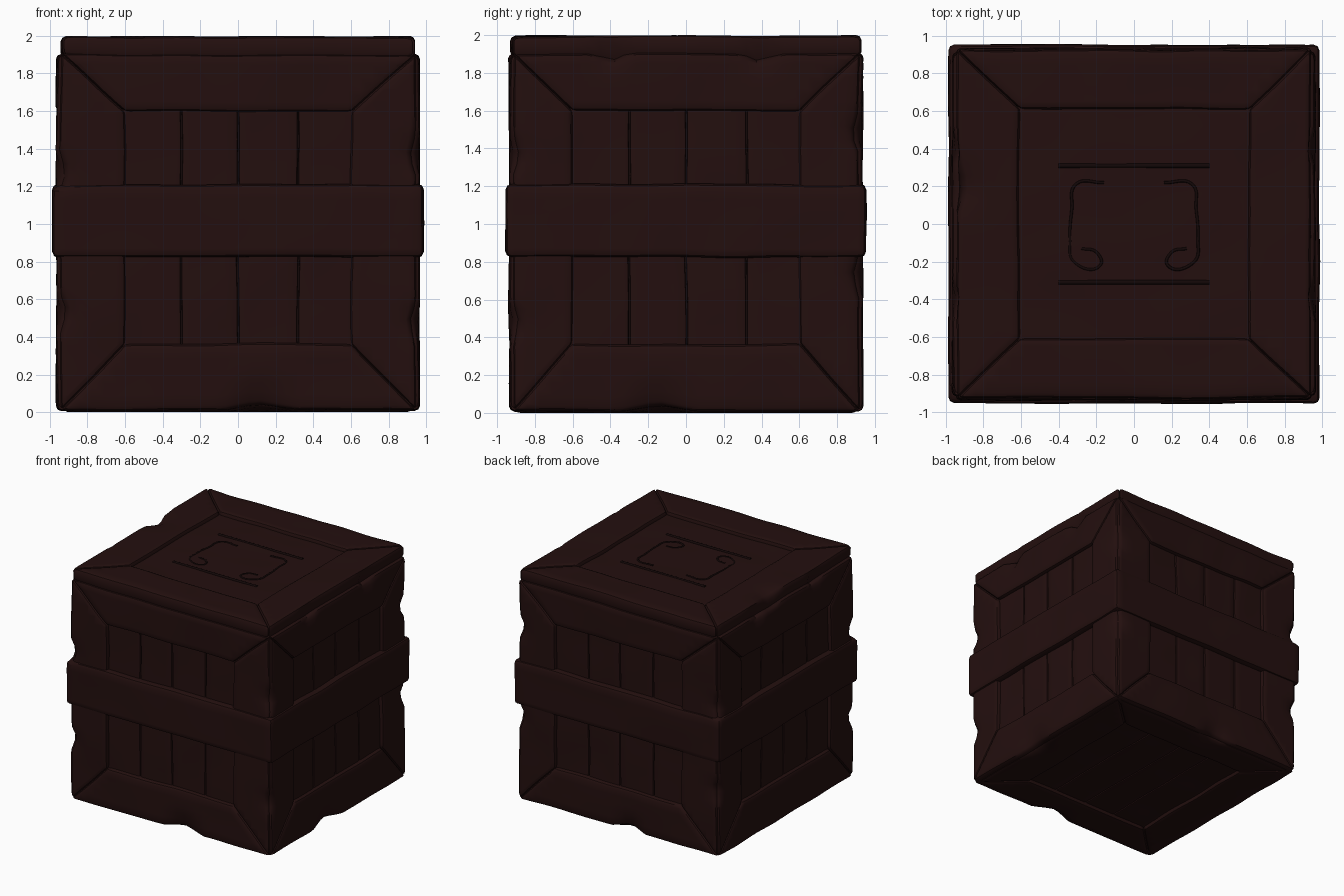
import bpy, bmesh, math, random
from mathutils import Matrix, Vector, noise

if "Cube" in bpy.data.objects:
    bpy.data.objects.remove(bpy.data.objects["Cube"])
random.seed(4)


def material(name, rgb):
    m = bpy.data.materials.new(name)
    m.use_nodes = True
    m.diffuse_color = (*rgb, 1)
    bsdf = m.node_tree.nodes["Principled BSDF"]
    bsdf.inputs["Base Color"].default_value = (*rgb, 1)
    bsdf.inputs["Roughness"].default_value = 0.8
    return m


WOOD = material("dark red wood", (0.017, 0.0048, 0.0045))
GAP = material("shadow gap", (0.006, 0.002, 0.002))

# Chips knocked out of the box edges
chips = [(Vector((0.12, -0.95, 0.0)), 0.2), (Vector((-0.1, 0.95, 0.0)), 0.16),
         (Vector((0.97, -0.15, 0.0)), 0.2), (Vector((-0.97, 0.2, 2.0)), 0.15)]
for sx in (-1, 1):
    for sy in (-1, 1):
        for z in (0.6, 1.4):
            chips.append((Vector((sx * 0.97, sy * 0.94, z + random.uniform(-0.15, 0.15))), 0.11))
        chips.append((Vector((sx * 0.95, sy * 0.4, 1.9)), 0.1))


def wear(co):
    """Slight hand-carved waviness plus the edge chips."""
    p = co + noise.noise_vector(co * 3.0) * 0.008
    for c, r in chips:
        d = (co - c).length
        if d < r:
            p += (Vector((0, 0, 1)) - c).normalized() * 0.06 * (1 - d / r)
    p.z = min(max(p.z, 0.0), 2.0)
    return p


def finish(name, bm, mat, worn=True):
    if worn:
        for v in bm.verts:
            v.co = wear(v.co)
    bmesh.ops.recalc_face_normals(bm, faces=bm.faces)
    me = bpy.data.meshes.new(name)
    bm.to_mesh(me)
    bm.free()
    me.materials.append(mat)
    ob = bpy.data.objects.new(name, me)
    bpy.context.collection.objects.link(ob)
    bpy.ops.object.select_all(action='DESELECT')
    bpy.context.view_layer.objects.active = ob
    ob.select_set(True)
    bpy.ops.object.shade_smooth_by_angle(angle=math.radians(35))
    return ob


def prism(outline, front, thick, bevel, matrix):
    """Bevelled slab from a (u, v) outline, sliced finely so it can be worn."""
    bm = bmesh.new()
    face = bm.faces.new([bm.verts.new((u, -front, v)) for u, v in outline])
    ext = bmesh.ops.extrude_face_region(bm, geom=[face])
    for v in ext["geom"]:
        if isinstance(v, bmesh.types.BMVert):
            v.co.y += thick
    bmesh.ops.recalc_face_normals(bm, faces=bm.faces)
    bmesh.ops.bevel(bm, geom=list(bm.edges), offset=bevel, segments=2,
                    profile=0.5, affect='EDGES')
    for axis in (0, 2):
        for i in range(-15, 16):
            co, no = Vector(), Vector()
            co[axis], no[axis] = i * 0.065, 1
            bmesh.ops.bisect_plane(bm, geom=bm.verts[:] + bm.edges[:] + bm.faces[:],
                                   plane_co=co, plane_no=no)
    bm.transform(matrix)
    return bm


def rect(u0, u1, v0, v1):
    return [(u0, v0), (u1, v0), (u1, v1), (u0, v1)]


def box_face(label, rot, depth, ou, v0, v1, iu, w0, w1, splits):
    """Four mitred frame boards around a recessed panel of planks."""
    mat = Matrix.Translation((0, 0, 1)) @ rot
    outer, inner = rect(-ou, ou, v0, v1), rect(-iu, iu, w0, w1)
    for k, side in enumerate(("lower", "right", "upper", "left")):
        n = (k + 1) % 4
        bm = prism([outer[k], outer[n], inner[n], inner[k]], depth, 0.11, 0.025, mat)
        finish(f"{label}_{side}_frame", bm, WOOD)
    cuts = [-iu - 0.02] + splits + [iu + 0.02]
    for k, (a, b) in enumerate(zip(cuts, cuts[1:])):
        bm = prism(rect(a + 0.003, b - 0.003, w0 - 0.03, w1 + 0.03),
                   depth - 0.032, 0.06, 0.01, mat)
        finish(f"{label}_plank_{k + 1}", bm, WOOD)


# Inner core, seen only through the gaps
core = bmesh.new()
bmesh.ops.create_cube(core, size=1, matrix=Matrix.Translation((0, 0, 1))
                      @ Matrix.Diagonal((1.78, 1.72, 1.84, 1)))
finish("inner_core", core, GAP, worn=False)

# Four walls
planks = [-0.3, 0.0, 0.32]
for k, label in enumerate(("front", "left", "back", "right")):
    depth, half = ((0.935, 0.945), (0.965, 0.915))[k % 2]
    box_face(label, Matrix.Rotation(k * math.pi / 2, 4, 'Z'), depth, half,
             -0.99, 0.9, 0.6, -0.635, 0.6, planks)

# Lid and base
box_face("lid", Matrix.Rotation(-math.pi / 2, 4, 'X'), 0.995, 0.94, -0.925, 0.925,
         0.61, -0.61, 0.61, [])
box_face("base", Matrix.Rotation(math.pi / 2, 4, 'X'), 1.0, 0.92, -0.9, 0.9,
         0.61, -0.61, 0.61, planks)

# Wide band around the middle
band = prism(rect(-0.985, 0.985, -0.175, 0.21), 0.952, 1.904, 0.03,
             Matrix.Translation((0, 0, 1)))
for i in range(-14, 15):
    bmesh.ops.bisect_plane(band, geom=band.verts[:] + band.edges[:] + band.faces[:],
                           plane_co=(0, i * 0.065, 0), plane_no=(0, 1, 0))
finish("middle_band", band, WOOD)


# Carved scrollwork on the lid
def carved_line(name, points, width):
    cu = bpy.data.curves.new(name, 'CURVE')
    cu.dimensions = '3D'
    cu.bevel_depth = width
    cu.bevel_resolution = 2
    cu.use_fill_caps = True
    sp = cu.splines.new('BEZIER')
    sp.bezier_points.add(len(points) - 1)
    for bp, (x, y) in zip(sp.bezier_points, points):
        bp.co = (x, y, 1.961)
        bp.handle_left_type = bp.handle_right_type = 'AUTO'
    ob = bpy.data.objects.new(name, cu)
    bpy.context.collection.objects.link(ob)
    cu.materials.append(GAP)


bracket = [(0.16, 0.22), (0.31, 0.21), (0.33, 0.08), (0.34, -0.08),
           (0.32, -0.2), (0.18, -0.22), (0.2, -0.15), (0.28, -0.13)]
for s, side in ((1, "left"), (-1, "right")):
    carved_line(f"lid_{side}_scroll", [(s * x, y) for x, y in bracket], 0.008)
    carved_line("lid_back_bar" if s > 0 else "lid_front_bar",
                [(-0.4, s * 0.31), (0.4, s * 0.31)], 0.012)
